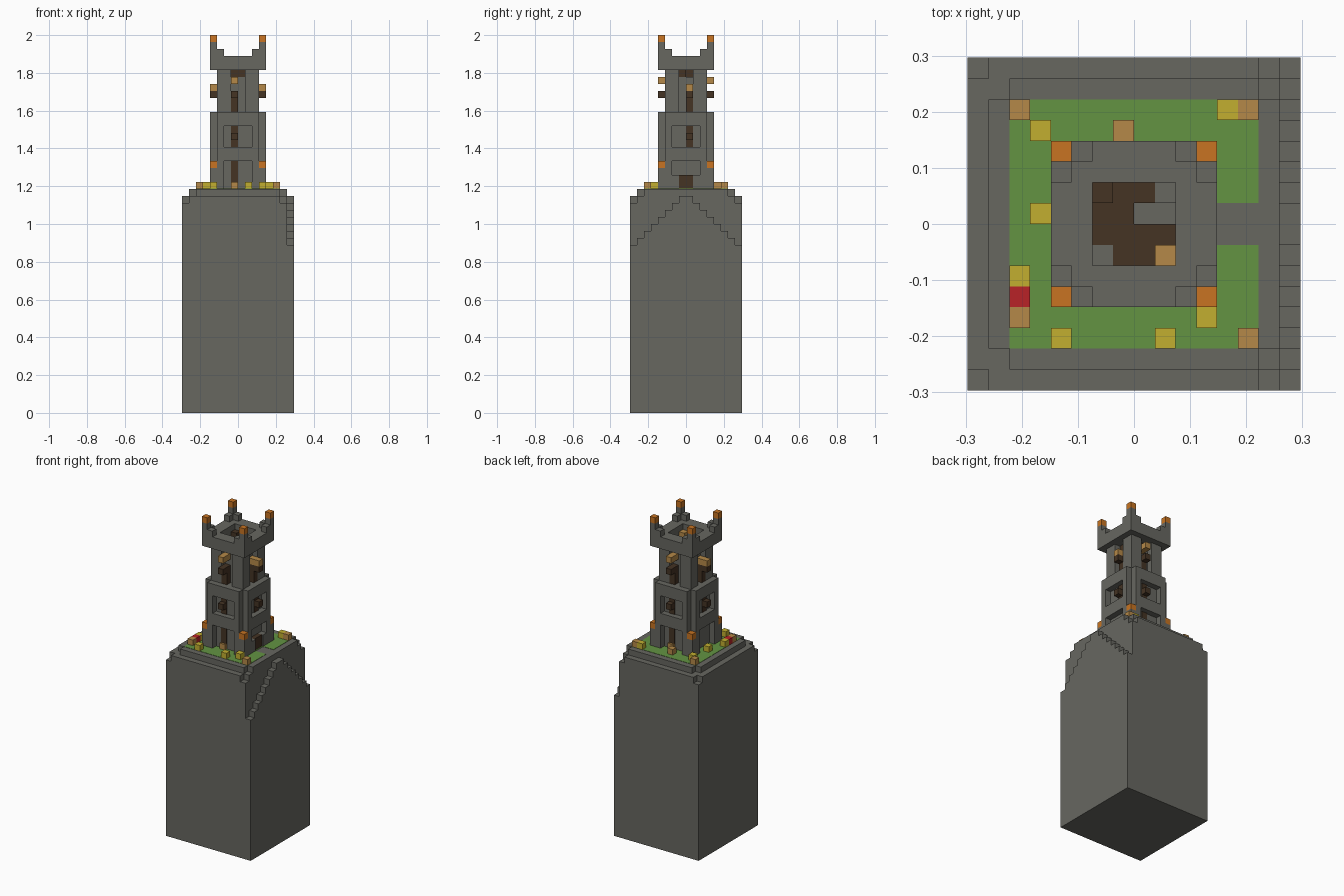
import bpy
import bmesh
from mathutils import Matrix, Vector

cube = bpy.data.objects.get("Cube")
if cube:
    bpy.data.objects.remove(cube, do_unlink=True)

V = 2 / 54  # edge of one block


def material(name, rgb):
    m = bpy.data.materials.new(name)
    m.use_nodes = True
    m.diffuse_color = (*rgb, 1)
    m.node_tree.nodes["Principled BSDF"].inputs["Base Color"].default_value = (*rgb, 1)
    return m


stone = material("stone", (0.135, 0.135, 0.118))
grass = material("grass", (0.125, 0.295, 0.055))
wood = material("dark wood", (0.058, 0.033, 0.017))
yellow = material("yellow", (0.54, 0.43, 0.03))
tan = material("tan", (0.46, 0.25, 0.065))
orange = material("orange", (0.58, 0.175, 0.016))
red = material("red", (0.48, 0.016, 0.02))


def blocks(name, mat, boxes, turns=(0,)):
    """One object from boxes (x0, x1, y0, y1, z0, z1) in blocks, repeated at quarter turns."""
    bm = bmesh.new()
    for t in turns:
        rot = Matrix.Rotation(t * 1.5707963, 4, "Z")
        for x0, x1, y0, y1, z0, z1 in boxes:
            size = Vector((x1 - x0, y1 - y0, z1 - z0)) * V
            mid = Vector((x0 + x1, y0 + y1, z0 + z1)) * V / 2
            bmesh.ops.create_cube(
                bm, size=1,
                matrix=rot @ Matrix.Translation(mid) @ Matrix.Diagonal((*size, 1)))
    me = bpy.data.meshes.new(name)
    bm.to_mesh(me)
    bm.free()
    me.materials.append(mat)
    ob = bpy.data.objects.new(name, me)
    bpy.context.collection.objects.link(ob)
    return ob


ALL = range(4)
FRONT_BACK, SIDES = (0, 2), (1, 3)

# Pedestal with stepped rim
blocks("pedestal", stone, [
    (-8, 7, -8, 8, 0, 30),
    (-8, 7, -7, 7, 30, 31), (-7, 6, -8, 8, 30, 31),
    (-7, 7, -6, 6, 31, 32), (-6, 6, -7, 7, 31, 32)])

# Double stair climbing one side
blocks("side_stair", stone,
       [(7, 8, j - 8, j - 7, 0, 24 + min(j, 15 - j)) for j in range(16)])

# Lawn, open at the path
blocks("lawn", grass, [
    (-6, 4, -6, 6, 31.9, 32.05),
    (4, 6, -6, -1, 31.9, 32.05), (4, 6, 1, 6, 31.9, 32.05)])

# Flowers and lanterns on the lawn
plants = {
    "yellow_flowers": (yellow, [(-5, 4), (4, 5), (-5, 0), (-6, -3), (-4, -6), (1, -6), (3, -5)]),
    "tan_lanterns": (tan, [(-6, 5), (-1, 4), (5, 5), (-6, -5), (5, -6)]),
    "red_flower": (red, [(-6, -4)]),
}
for name, (mat, cells) in plants.items():
    blocks(name, mat, [(x, x + 1, y, y + 1, 32, 33) for x, y in cells])

# Tower core, with slits left between the upper corner piers
blocks("tower_core", stone, [(-3, 3, -3, 3, 32, 43), (-2, 2, -2, 2, 43, 48)])
blocks("upper_piers", stone, [(-3, -1, -3, -1, 43, 49)], ALL)

# Lower wall panels framing the windows
blocks("wall_panels", stone, [
    (-3, -2, -4, -3, 32, 43), (2, 3, -4, -3, 32, 43),
    (-2, 2, -4, -3, 36, 38), (-2, 2, -4, -3, 41, 43)], ALL)
blocks("door_jambs", stone, [(-2, -1, -4, -3, 32, 34), (1, 2, -4, -3, 32, 34)], (1,))
blocks("door", wood, [(-1, 1, -3.8, -3, 32, 34)], (1,))

# Corner posts with lights
blocks("corner_posts", stone, [(-4, -3, -4, -3, 32, 35)], ALL)
blocks("corner_lights", orange, [(-4, -3, -4, -3, 35, 36)], ALL)

# Wooden bars, brackets and lanterns on each face
for label, turns, x, lamp in (("front_back", FRONT_BACK, -1, 47), ("side", SIDES, 0, 46)):
    blocks(label + "_bars", wood, [
        (x, x + 1, -3.15, -2, 38, 41),
        (x, x + 1, -4, -3, 39, 40),
        (x, x + 1, -3, -2, 43, 46),
        (x, x + 1, -4, -3, 45, 46)], turns)
    blocks(label + "_lanterns", tan, [(x, x + 1, -4, -2, lamp, lamp + 1)], turns)
blocks("doorway_bars", wood, [(-1, 0, -3.15, -2, 33, 36)], FRONT_BACK)
blocks("doorway_lanterns", tan, [(-1, 0, -3.5, -3, 32, 33)], FRONT_BACK)

# Crown with stepped corners and lights
blocks("crown", stone, [
    (-4, 2, -4, -2, 49, 51),
    (-4, -3, -4, -3, 51, 53),
    (-3, -2, -4, -3, 51, 52), (-4, -3, -3, -2, 51, 52)], ALL)
blocks("crown_lights", orange, [(-4, -3, -4, -3, 53, 54)], ALL)

# Wooden deck inside the crown, with a hatch
blocks("deck", wood, [
    (-2, 2, -2, 0, 48, 49), (-2, 0, 0, 2, 48, 49),
    (0, 2, 1, 2, 48, 49), (-2, -1, 1, 2, 49, 50)])
blocks("deck_lantern", tan, [(1, 2, -2, -1, 49, 50)])
